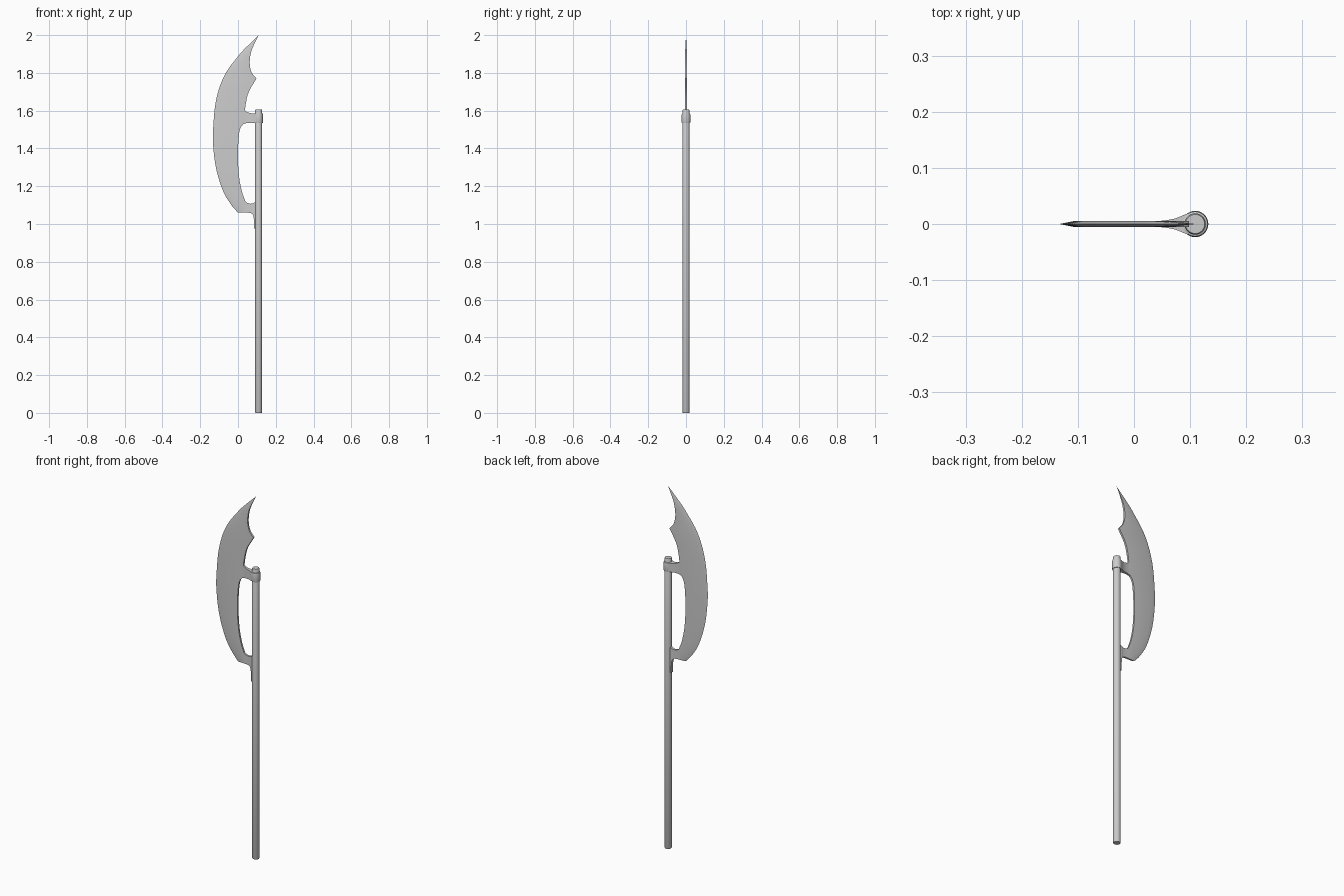
import bpy, bmesh, math

if "Cube" in bpy.data.objects:
    bpy.data.objects.remove(bpy.data.objects["Cube"])

POLE_X = 0.109


def finish(name, bm, angle=30):
    bmesh.ops.recalc_face_normals(bm, faces=bm.faces)
    me = bpy.data.meshes.new(name)
    bm.to_mesh(me)
    bm.free()
    ob = bpy.data.objects.new(name, me)
    bpy.context.collection.objects.link(ob)
    bpy.ops.object.select_all(action='DESELECT')
    ob.select_set(True)
    bpy.context.view_layer.objects.active = ob
    bpy.ops.object.shade_smooth_by_angle(angle=math.radians(angle))
    return ob


def loft(name, rings, angle=30):
    """Skin a series of closed rings and cap both ends."""
    bm = bmesh.new()
    rows = [[bm.verts.new(p) for p in r] for r in rings]
    n = len(rows[0])
    for a, b in zip(rows, rows[1:]):
        for i in range(n):
            bm.faces.new((a[i], a[(i + 1) % n], b[(i + 1) % n], b[i]))
    bm.faces.new(rows[0])
    bm.faces.new(rows[-1])
    bmesh.ops.remove_doubles(bm, verts=bm.verts, dist=1e-5)
    return finish(name, bm, angle)


def smooth_x(pts, z):
    """Hermite curve x(z) through (z, x) points sorted by z."""
    def slope(i):
        a, b = pts[max(i - 1, 0)], pts[min(i + 1, len(pts) - 1)]
        return (b[1] - a[1]) / (b[0] - a[0])
    i = 0
    while i < len(pts) - 2 and z > pts[i + 1][0]:
        i += 1
    (z0, x0), (z1, x1) = pts[i], pts[i + 1]
    h = z1 - z0
    t = (z - z0) / h
    return ((2*t**3 - 3*t**2 + 1) * x0 + (t**3 - 2*t**2 + t) * h * slope(i)
            + (3*t**2 - 2*t**3) * x1 + (t**3 - t**2) * h * slope(i + 1))


def circle_ring(r, z, n=32):
    return [(POLE_X + r * math.cos(2 * math.pi * i / n),
             r * math.sin(2 * math.pi * i / n), z) for i in range(n)]


# Pole with lightly chamfered ends
loft("pole", [circle_ring(r, z) for r, z in
              ((0.017, 0), (0.019, 0.004), (0.019, 1.60), (0.017, 1.605))])

# Blade: cutting edge curve, and back curve split at its sharp corners
edge = [(1.06, 0.0), (1.10, -0.035), (1.17, -0.077), (1.29, -0.115), (1.42, -0.132),
        (1.50, -0.132), (1.66, -0.115), (1.79, -0.07), (1.90, 0.01), (1.947, 0.055), (2.0, 0.11)]
back = [
    [(1.06, 0.04), (1.11, 0.042), (1.16, 0.024), (1.24, 0.007), (1.34, 0.0),
     (1.45, 0.003), (1.51, 0.013), (1.535, 0.032), (1.60, 0.037)],
    [(1.60, 0.037), (1.63, 0.040), (1.70, 0.057), (1.77, 0.098)],
    [(1.77, 0.098), (1.80, 0.073), (1.85, 0.062), (1.91, 0.069), (1.95, 0.085), (2.0, 0.1101)],
]
rings = []
for k, part in enumerate(back):
    lo, hi = part[0][0], part[-1][0]
    steps = (32, 10, 16)[k]
    for i in range(0 if k == 0 else 1, steps + 1):
        z = lo + (hi - lo) * i / steps
        xo, xi = smooth_x(edge, z), smooth_x(part, z)
        w = xi - xo
        xm = xo + min(0.025, 0.4 * w)
        h = 0.005 * min(1, w / 0.05)
        rings.append([(xo, 0, z), (xm, -h, z), (xi, -h, z), (xi, h, z), (xm, h, z)])
loft("blade", rings)


# Arms joining the blade to the pole: stations of (x, bottom, top, half thickness)
def arm(name, stations):
    loft(name, [[(x, -h, b), (x, h, b), (x, h, t), (x, -h, t)] for x, b, t, h in stations], 40)


arm("upper_arm", [(0.025, 1.527, 1.605, 0.0045), (0.037, 1.532, 1.601, 0.005),
                  (0.046, 1.534, 1.593, 0.0055), (0.060, 1.535, 1.588, 0.007),
                  (0.074, 1.535, 1.585, 0.010), (0.085, 1.535, 1.584, 0.0145),
                  (0.096, 1.535, 1.584, 0.019)])
arm("lower_arm", [(0.025, 1.061, 1.14, 0.0045), (0.037, 1.06, 1.121, 0.005),
                  (0.050, 1.06, 1.111, 0.005), (0.065, 1.059, 1.107, 0.0055),
                  (0.076, 1.053, 1.108, 0.006), (0.082, 1.042, 1.110, 0.007),
                  (0.0845, 1.02, 1.112, 0.008), (0.086, 0.975, 1.113, 0.008),
                  (0.098, 0.975, 1.115, 0.008)])

# Collar gripping the pole
loft("collar", [circle_ring(r, z) for r, z in
                ((0.018, 1.535), (0.022, 1.535), (0.0235, 1.541),
                 (0.0235, 1.575), (0.022, 1.584), (0.018, 1.586))])
